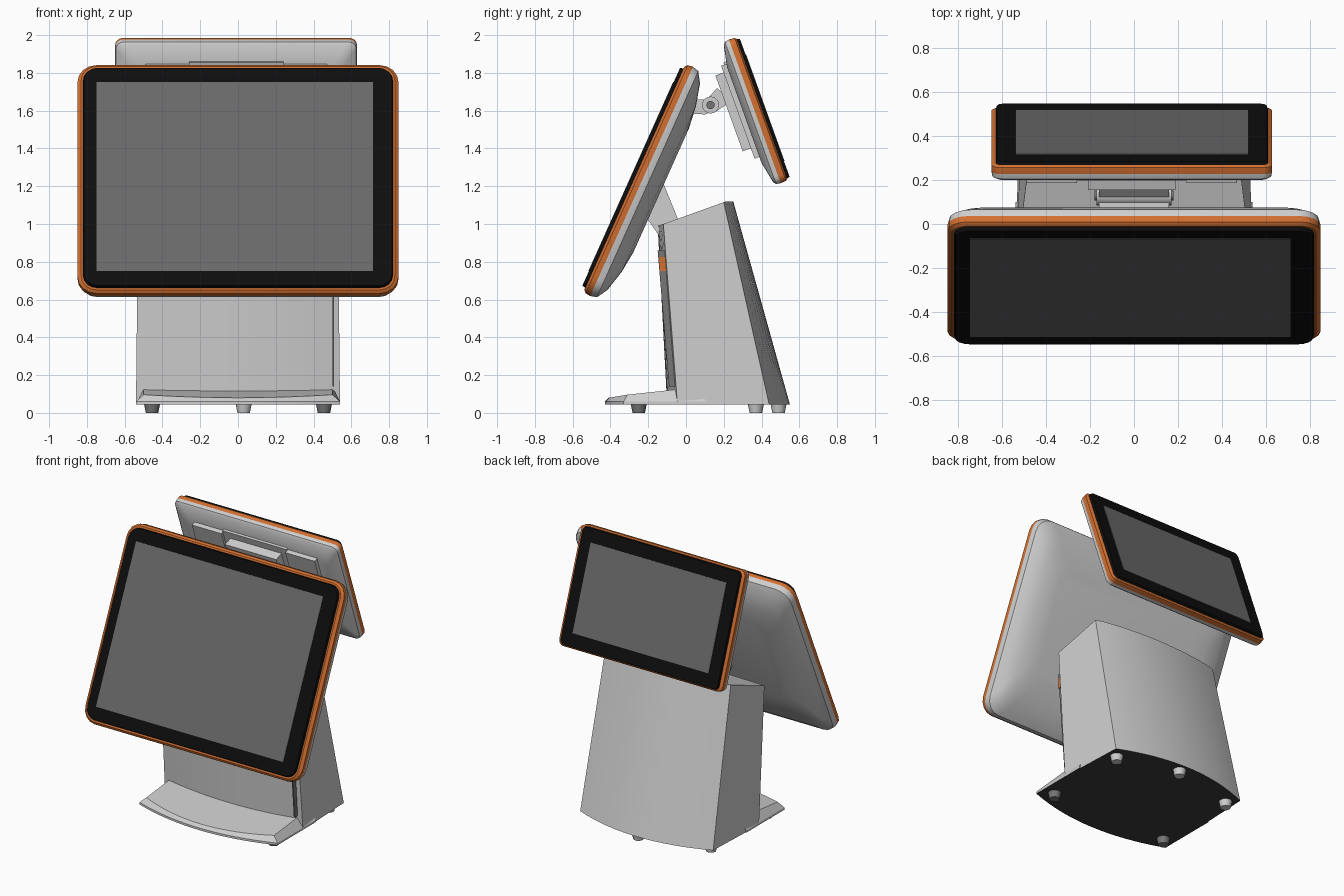
import bpy, bmesh, math
from mathutils import Matrix, Vector

if "Cube" in bpy.data.objects:
    bpy.data.objects.remove(bpy.data.objects["Cube"])


def material(name, r, g, b):
    m = bpy.data.materials.new(name)
    m.use_nodes = True
    m.diffuse_color = (r, g, b, 1)
    m.node_tree.nodes["Principled BSDF"].inputs["Base Color"].default_value = (r, g, b, 1)
    return m


SHELL = material("shell light grey", .62, .62, .62)
ORANGE = material("trim orange", .65, .16, .03)
GLASS = material("bezel black", .004, .004, .004)
SCREEN = material("screen grey", .14, .14, .14)
DARK = material("underside charcoal", .045, .045, .045)
PORT = material("port grey", .18, .18, .18)
parts = []


def finish(name, bm, mats, frame=None):
    bmesh.ops.recalc_face_normals(bm, faces=bm.faces)
    me = bpy.data.meshes.new(name)
    bm.to_mesh(me)
    bm.free()
    for m in mats:
        me.materials.append(m)
    ob = bpy.data.objects.new(name, me)
    bpy.context.collection.objects.link(ob)
    if frame:
        ob.matrix_world = frame
    parts.append(ob)
    return ob


def loft(name, rings, mats, strips=None, frame=None):
    """Skin equal-length rings of points; strips gives the material of each band."""
    bm = bmesh.new()
    loops = [[bm.verts.new(p) for p in ring] for ring in rings]
    n = len(loops[0])
    strips = strips or [0] * (len(rings) - 1)
    for a, b, mi in zip(loops, loops[1:], strips):
        for i in range(n):
            j = (i + 1) % n
            bm.faces.new((a[i], a[j], b[j], b[i])).material_index = mi
    bm.faces.new(loops[0]).material_index = strips[0]
    bm.faces.new(loops[-1]).material_index = strips[-1]
    return finish(name, bm, mats, frame)


def rounded(hw, hh, r, depth, steps=4):
    """Rounded rectangle lying at the given depth behind the glass."""
    pts = []
    for k, (sx, sy) in enumerate([(1, 1), (-1, 1), (-1, -1), (1, -1)]):
        for s in range(steps + 1):
            a = math.pi / 2 * (k + s / steps)
            pts.append((sx * (hw - r) + r * math.cos(a), sy * (hh - r) + r * math.sin(a), -depth))
    return pts


def box(name, lo, hi, mat, frame=None):
    rings = [[(lo[0], lo[1], z), (hi[0], lo[1], z), (hi[0], hi[1], z), (lo[0], hi[1], z)]
             for z in (lo[2], hi[2])]
    return loft(name, rings, [mat], frame=frame)


def side_profile(name, yz, x0, x1, mat):
    return loft(name, [[(x, y, z) for y, z in yz] for x in (x0, x1)], [mat])


def cylinder(name, r1, r2, depth, mat, frame):
    bm = bmesh.new()
    bmesh.ops.create_cone(bm, cap_ends=True, segments=20, radius1=r1, radius2=r2, depth=depth)
    return finish(name, bm, [mat], frame)


def panel_frame(centre, up, out):
    """Local y runs up the panel, local z points out of the glass."""
    up, out = Vector(up).normalized(), Vector(out).normalized()
    side = up.cross(out)
    m = Matrix((side, up, out)).transposed().to_4x4()
    m.translation = centre
    return m


def panel(name, layers, frame):
    """Layers hold depth, half width, half height, corner radius and band material."""
    rings = [rounded(w, h, r, d) for d, w, h, r, _ in layers]
    return loft(name, rings, [SHELL, ORANGE, GLASS], [l[4] for l in layers[1:]], frame)


# Main display
main = panel_frame((0, -.29, 1.25), (0, .409, .912), (0, -.912, .409))
panel("main_display", [
    (0, .815, .632, .07, 2), (.018, .82, .636, .07, 2), (.018, .83, .648, .08, 1),
    (.032, .85, .662, .10, 1), (.06, .85, .665, .10, 1), (.095, .842, .656, .10, 0),
    (.13, .80, .60, .10, 0), (.16, .73, .48, .10, 0), (.174, .62, .36, .10, 0)], main)
box("main_screen", (-.75, -.548, 0), (.715, .548, .003), SCREEN, main)

# Customer display
rear = panel_frame((-.01, .417, 1.615), (0, -.339, .941), (0, .941, .339))
panel("customer_display", [
    (0, .615, .388, .03, 2), (.016, .62, .392, .03, 2), (.016, .625, .394, .035, 1),
    (.025, .64, .402, .04, 1), (.056, .64, .404, .04, 1), (.08, .636, .40, .04, 0),
    (.092, .62, .385, .04, 0), (.115, .54, .27, .04, 0)], rear)
box("customer_screen", (-.533, -.30, 0), (.53, .30, .003), SCREEN, rear)
for s, side in ((1, "right"), (-1, "left")):
    x0, x1 = sorted((s * .25, s * .48))
    box(side + "_rear_pad", (x0, -.235, -.142), (x1, .288, -.08), SHELL, rear)
box("rear_ramp", (-.25, -.235, -.125), (.25, .30, -.08), SHELL, rear)
box("hinge_block", (-.2, -.177, -.188), (.2, .25, -.11), SHELL, rear)

# Hinge between the displays
across = Matrix.Rotation(math.pi / 2, 4, 'Y')
cylinder("hinge_barrel", .045, .045, .34, SHELL, Matrix.Translation((0, .13, 1.63)) @ across)
cylinder("hinge_pin", .022, .022, .36, PORT, Matrix.Translation((0, .13, 1.63)) @ across)
side_profile("hinge_lower_arm", [(.02, 1.66), (.13, 1.66), (.15, 1.60), (.10, 1.58), (.02, 1.585)],
             -.16, .16, SHELL)
side_profile("hinge_upper_arm", [(.11, 1.66), (.165, 1.72), (.24, 1.65), (.15, 1.59)],
             -.16, .16, SHELL)


# Stand column, bowed at the front and back
def plan(front, front_bow, back, back_bow, hw, hw_back, height, n=16):
    pts = []
    for i in range(n + 1):
        t = -1 + 2 * i / n
        pts.append((t * hw, front - front_bow * (1 - t * t)))
    for i in range(n + 1):
        t = 1 - 2 * i / n
        pts.append((t * hw_back, back + back_bow * (1 - t * t)))
    return [(x, y, height(y)) for x, y in pts]


def paint_underside(ob):
    for f in ob.data.polygons:
        if f.normal.z < -.9:
            f.material_index = 1


column = loft("stand_column", [
    plan(-.045, .055, .44, .11, .54, .52, lambda y: .045),
    plan(-.12, .03, .20, .05, .53, .49, lambda y: min(1.12, 1.0 + (y + .12) * .36))],
    [SHELL, DARK])
foot = loft("stand_foot", [
    plan(-.33, .10, .10, 0, .54, .54, lambda y: .045),
    plan(-.33, .10, .10, 0, .54, .54, lambda y: .06),
    plan(-.31, .10, .10, 0, .50, .50, lambda y: min(.14, .08 + (y + .41) * .165))],
    [SHELL, DARK])
for ob in (column, foot):
    paint_underside(ob)

# Neck holding the main display
side_profile("neck", [(-.13, 1.24), (-.04, 1.02), (-.04, .92), (-.13, .92), (-.22, 1.05)],
             -.22, .22, SHELL)

# Side port strip with its power button
side_profile("port_strip", [(-.15, .86), (-.09, .86), (-.03, .14), (-.09, .14)], .50, .508, PORT)
box("power_button", (.495, -.14, .75), (.515, -.10, .825), ORANGE)

# Rubber feet
for i, (x, y) in enumerate([(-.455, -.25), (.455, -.25), (-.455, .37), (.455, .37), (.03, .49)]):
    cylinder("rubber_foot_%d" % (i + 1), .033, .043, .05, PORT if y < 0 else SHELL,
             Matrix.Translation((x, y, .025)))

# Smooth shading with sharp edges kept
bpy.ops.object.select_all(action='DESELECT')
for ob in parts:
    ob.select_set(True)
bpy.context.view_layer.objects.active = parts[0]
bpy.ops.object.shade_smooth_by_angle(angle=math.radians(28))
